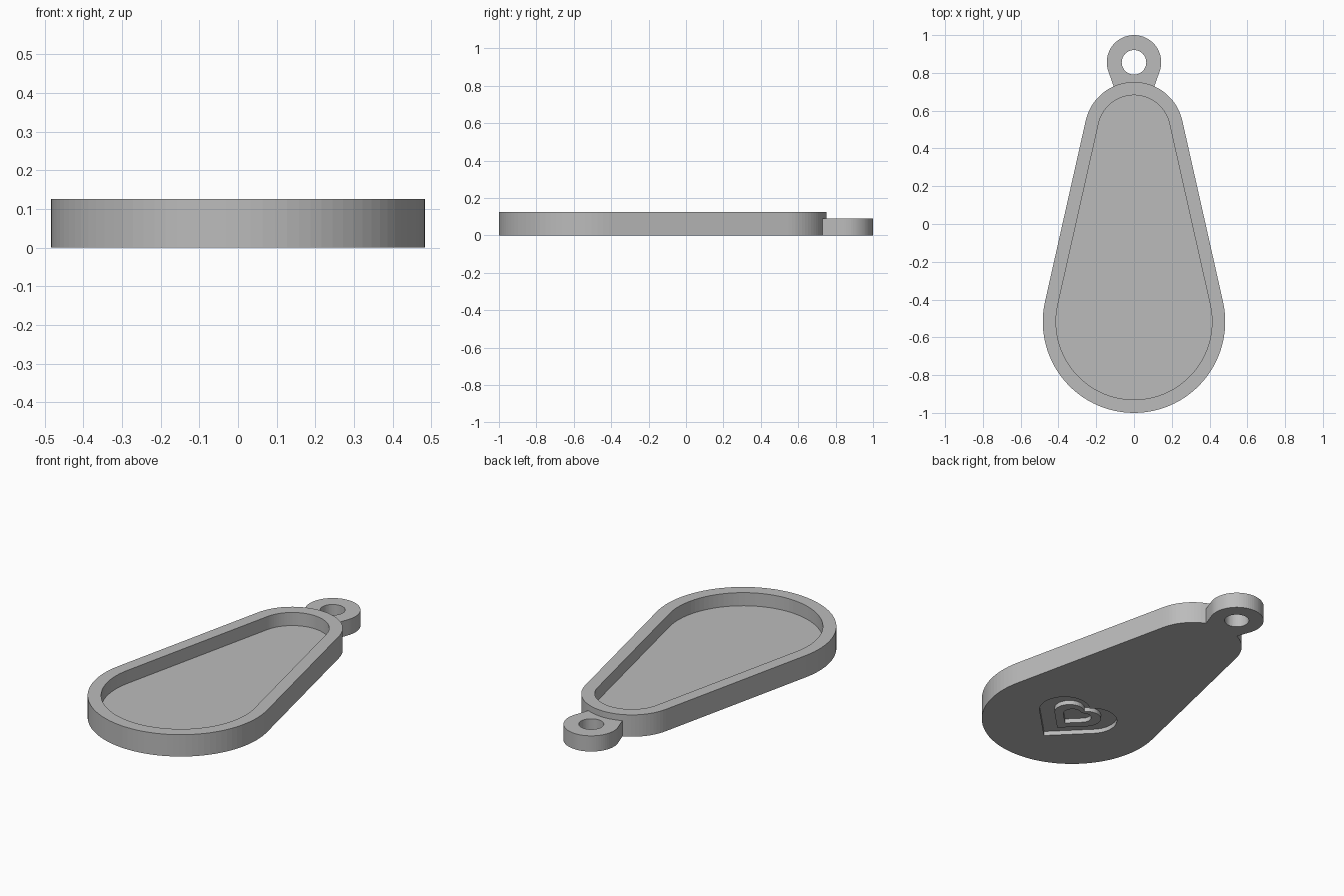
import bpy, bmesh
from math import sin, cos, asin, radians, pi, sqrt

cube = bpy.data.objects.get("Cube")
if cube:
    bpy.data.objects.remove(cube, do_unlink=True)

grey = bpy.data.materials.new("plain grey")
grey.use_nodes = True
colour = (0.5, 0.5, 0.5, 1)
grey.diffuse_color = colour
grey.node_tree.nodes["Principled BSDF"].inputs["Base Color"].default_value = colour


def arc(cx, cy, r, start, end, steps):
    return [(cx + r * cos(start + (end - start) * i / steps),
             cy + r * sin(start + (end - start) * i / steps)) for i in range(steps + 1)]


def teardrop(inset):
    """Two circles of different size joined by their tangents."""
    y_big, r_big, y_small, r_small = -0.517, 0.483, 0.49, 0.262
    tilt = asin((r_big - r_small) / (y_small - y_big))
    return (arc(0, y_small, r_small - inset, tilt, pi - tilt, 36)
            + arc(0, y_big, r_big - inset, pi - tilt, 2 * pi + tilt, 54))


def heart(scale, tip):
    """Rotated square with a half circle on each upper side."""
    c = 0.095 * scale
    y, r = tip + 3 * c, c * sqrt(2)
    right = arc(c, y, r, -pi / 4, 3 * pi / 4, 20)
    left = arc(-c, y, r, pi / 4, 5 * pi / 4, 20)
    return [(0, tip)] + right + left[1:]


def slab(name, outline, bottom, top):
    """Upright prism over a closed outline."""
    bm = bmesh.new()
    face = bm.faces.new([bm.verts.new((x, y, bottom)) for x, y in outline])
    ext = bmesh.ops.extrude_face_region(bm, geom=[face])["geom"]
    verts = [v for v in ext if isinstance(v, bmesh.types.BMVert)]
    bmesh.ops.translate(bm, verts=verts, vec=(0, 0, top - bottom))
    bmesh.ops.recalc_face_normals(bm, faces=bm.faces)
    mesh = bpy.data.meshes.new(name)
    bm.to_mesh(mesh)
    bm.free()
    mesh.materials.append(grey)
    obj = bpy.data.objects.new(name, mesh)
    bpy.context.collection.objects.link(obj)
    return obj


def combine(target, other, operation):
    """Boolean the other part into the target and discard it."""
    mod = target.modifiers.new(operation, "BOOLEAN")
    mod.operation, mod.object, mod.solver = operation, other, "EXACT"
    bpy.context.view_layer.objects.active = target
    bpy.ops.object.modifier_apply(modifier=mod.name)
    bpy.data.objects.remove(other, do_unlink=True)


# Body and hanging loop
HEIGHT, FLOOR, GROOVE = 0.125, 0.05, 0.025
LOOP_Y = 0.856
tray = slab("pendant_tray", teardrop(0), 0, HEIGHT)
neck = [(-0.094, 0.69), (0.094, 0.69)]
loop = slab("hanging_loop", neck + arc(0, LOOP_Y, 0.144, radians(-20), radians(200), 44), 0, 0.09)
combine(tray, loop, "UNION")

# Shallow tray recess and the loop's hole
combine(tray, slab("recess_cutter", teardrop(0.07), FLOOR, HEIGHT + 0.1), "DIFFERENCE")
combine(tray, slab("hole_cutter", arc(0, LOOP_Y, 0.065, 0, 2 * pi, 48)[:-1], -0.1, 0.2), "DIFFERENCE")

# Nested hearts sunk into the underside: groove, raised band, small hollow
groove = slab("heart_groove_cutter", heart(1.0, -0.75), -0.05, GROOVE)
combine(groove, slab("heart_band", heart(0.6, -0.64), -0.1, 0.1), "DIFFERENCE")
combine(tray, groove, "DIFFERENCE")
combine(tray, slab("heart_hollow_cutter", heart(0.36, -0.575), -0.05, GROOVE), "DIFFERENCE")
